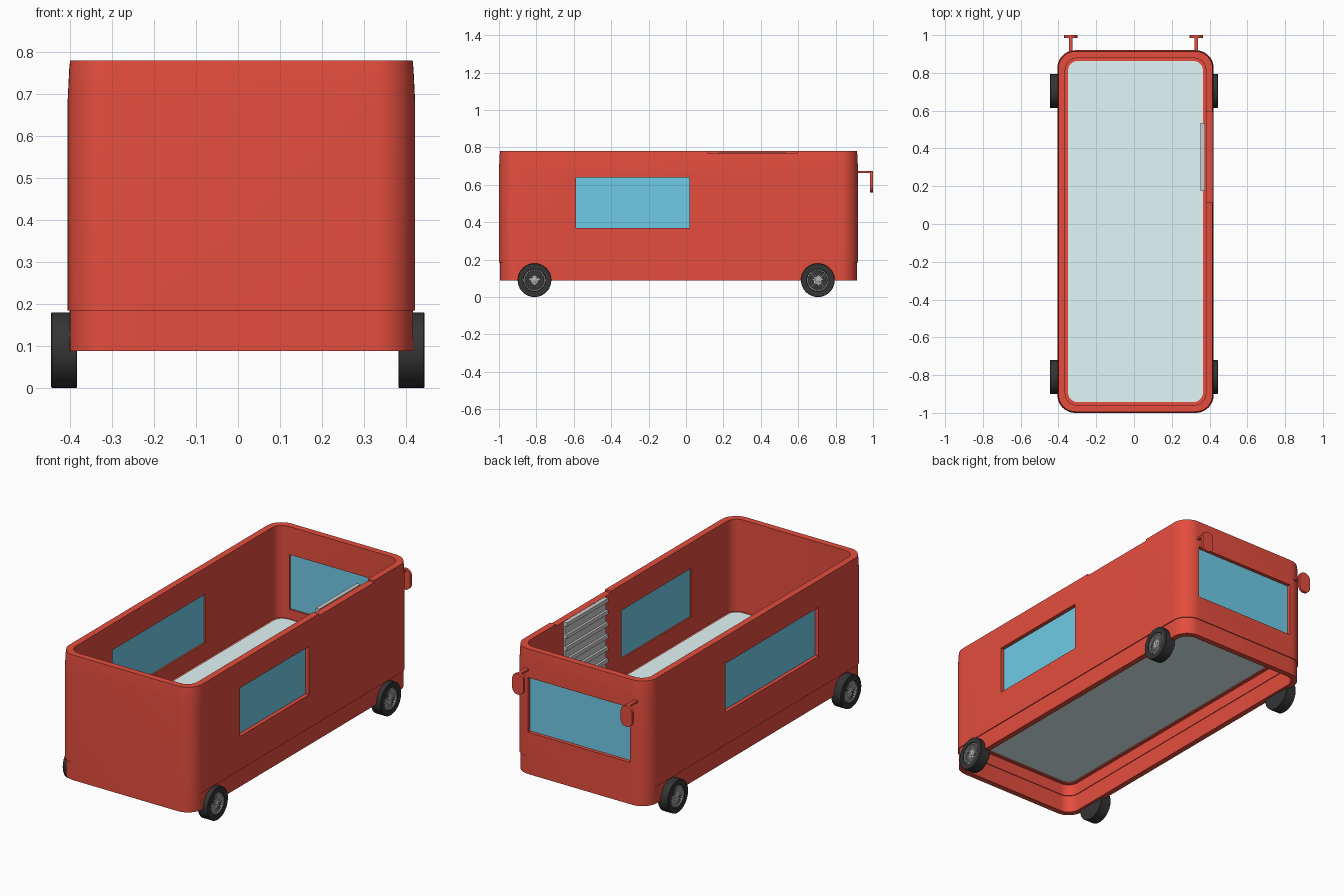
import bpy, bmesh, math
from mathutils import Matrix, Vector

if "Cube" in bpy.data.objects:
    bpy.data.objects.remove(bpy.data.objects["Cube"])


def material(name, rgb):
    m = bpy.data.materials.new(name)
    m.diffuse_color = (*rgb, 1)
    m.use_nodes = True
    m.node_tree.nodes["Principled BSDF"].inputs["Base Color"].default_value = m.diffuse_color
    return m


RED = material("red_paint", (0.78, 0.075, 0.048))
GLASS = material("blue_glass", (0.16, 0.60, 0.80))
PALE = material("pale_floor", (0.76, 0.93, 0.94))
RUBBER = material("dark_rubber", (0.035, 0.035, 0.035))
METAL = material("rim_metal", (0.45, 0.45, 0.45))
SLAT = material("shutter_metal", (0.80, 0.80, 0.80))

# Body footprint: centre and half sizes
CX, CY, HX, HY = 0.0080, -0.04, 0.4140, 0.96


def make(name, bm, mat):
    bmesh.ops.recalc_face_normals(bm, faces=bm.faces)
    me = bpy.data.meshes.new(name)
    bm.to_mesh(me)
    bm.free()
    ob = bpy.data.objects.new(name, me)
    bpy.context.collection.objects.link(ob)
    if mat:
        me.materials.append(mat)
    return ob


def smooth(ob, angle=30):
    bpy.ops.object.select_all(action='DESELECT')
    ob.select_set(True)
    bpy.context.view_layer.objects.active = ob
    bpy.ops.object.shade_smooth_by_angle(angle=math.radians(angle))


def add_box(bm, lo, hi):
    lo, hi = Vector(lo), Vector(hi)
    bmesh.ops.create_cube(bm, size=1, matrix=Matrix.Translation((lo + hi) / 2)
                          @ Matrix.Diagonal((*(hi - lo), 1)))


def box(name, lo, hi, mat):
    bm = bmesh.new()
    add_box(bm, lo, hi)
    return make(name, bm, mat)


def rounded_rect(hx, hy, r, seg=10):
    pts = []
    for q, (sx, sy) in enumerate([(1, 1), (-1, 1), (-1, -1), (1, -1)]):
        for i in range(seg + 1):
            a = math.pi / 2 * (q + i / seg)
            pts.append((sx * (hx - r) + r * math.cos(a), sy * (hy - r) + r * math.sin(a)))
    return pts


def bridge(bm, a, b):
    n = len(a)
    for i in range(n):
        bm.faces.new((a[i], a[(i + 1) % n], b[(i + 1) % n], b[i]))


def body_ring(bm, z, inset, r):
    return [bm.verts.new((CX + x, CY + y, z))
            for x, y in rounded_rect(HX - inset, HY - inset, r)]


def wall_loop(name, profile):
    """Closed hollow wall from (z, inset, corner radius) steps."""
    bm = bmesh.new()
    rings = [body_ring(bm, *p) for p in profile]
    for i, ring in enumerate(rings):
        bridge(bm, ring, rings[(i + 1) % len(rings)])
    return make(name, bm, RED)


def cut(ob, lo, hi):
    c = box("cutter", lo, hi, None)
    c.hide_render = True
    mod = ob.modifiers.new("cut", 'BOOLEAN')
    mod.operation, mod.solver, mod.object = 'DIFFERENCE', 'EXACT', c
    bpy.context.view_layer.objects.active = ob
    bpy.ops.object.modifier_apply(modifier=mod.name)
    bpy.data.objects.remove(c)


# Upper body wall, leaning in slightly at the top, with an inner floor ledge
body = wall_loop("body_shell", [(0.185, 0, 0.095), (0.68, 0, 0.095), (0.76, 0.004, 0.091),
                                (0.78, 0.006, 0.09), (0.78, 0.042, 0.06),
                                (0.270, 0.042, 0.06), (0.270, 0.058, 0.05),
                                (0.250, 0.058, 0.05), (0.250, 0.040, 0.062),
                                (0.185, 0.040, 0.062)])
# Side windows, windscreen, then the lowered sill above the door
cut(body, (0.30, -0.587, 0.37), (0.50, 0.02, 0.638))
cut(body, (-0.50, -0.58, 0.365), (-0.30, 0.235, 0.635))
cut(body, (-0.30, 0.80, 0.322), (0.325, 1.00, 0.625))
cut(body, (0.378, 0.115, 0.77), (0.50, 0.595, 0.90))
smooth(body)

# Lower skirt
smooth(wall_loop("lower_skirt", [(0.088, 0.005, 0.09), (0.185, 0.005, 0.09),
                                 (0.185, 0.036, 0.064), (0.088, 0.036, 0.064)]))

# Window panes
box("right_window", (0.388, -0.592, 0.365), (0.400, 0.025, 0.643), GLASS)
box("left_window", (-0.385, -0.585, 0.36), (-0.373, 0.24, 0.64), GLASS)
box("windscreen", (-0.305, 0.888, 0.317), (0.33, 0.900, 0.63), GLASS)

# Floor slab
bm = bmesh.new()
low, high = body_ring(bm, 0.256, 0.057, 0.051), body_ring(bm, 0.275, 0.057, 0.051)
bridge(bm, low, high)
bm.faces.new(low)
bm.faces.new(high)
smooth(make("floor", bm, PALE))

# Slatted shutter inside the door
bm = bmesh.new()
add_box(bm, (0.366, 0.175, 0.275), (0.376, 0.535, 0.772))
for i in range(8):
    z = 0.282 + i * 0.067
    add_box(bm, (0.353, 0.175, z), (0.366, 0.535, z + 0.021))
make("door_shutter", bm, SLAT)

# Mirrors on arms
for side, x in (("left", -0.335), ("right", 0.33)):
    box(side + "_mirror_arm", (x - 0.010, 0.90, 0.663), (x + 0.010, 0.990, 0.674), RED)
    bm = bmesh.new()
    outline = rounded_rect(0.035, 0.058, 0.033, 6)
    back, front = [[bm.verts.new((x + u, y, 0.617 + v)) for u, v in outline]
                   for y in (0.985, 1.0)]
    bridge(bm, back, front)
    bm.faces.new(back)
    bm.faces.new(front)
    smooth(make(side + "_mirror", bm, RED))


def lathe(bm, profile, seg=40):
    rings = [[bm.verts.new((x, r * math.cos(t), r * math.sin(t)))
              for t in (2 * math.pi * i / seg for i in range(seg))] for x, r in profile]
    for a, b in zip(rings, rings[1:]):
        bridge(bm, a, b)
    return rings


def wheel(name, x, y):
    """Tyre and spoked rim, outer side facing away from the body."""
    s = 1 if x > 0 else -1
    bm = bmesh.new()
    rings = lathe(bm, [(-0.031, 0.088), (-0.029, 0.09), (0.029, 0.09),
                       (0.031, 0.088), (0.031, 0.060), (0.014, 0.056)])
    bm.faces.new(rings[0])
    bm.faces.new(rings[-1])
    tyre = make(name + "_tyre", bm, RUBBER)
    bm = bmesh.new()
    lathe(bm, [(0.014, 0.057), (0.028, 0.058), (0.028, 0.053), (0.014, 0.051)])
    rings = lathe(bm, [(0.014, 0.012), (0.026, 0.012), (0.029, 0.008)], 16)
    bm.faces.new(rings[-1])
    for i in range(24):
        bmesh.ops.create_cube(bm, size=1, matrix=Matrix.Rotation(math.pi * i / 12, 4, 'X')
                              @ Matrix.Translation((0.020, 0, 0.032))
                              @ Matrix.Diagonal((0.009, 0.005, 0.042, 1)))
    rim = make(name + "_rim", bm, METAL)
    for ob in (tyre, rim):
        ob.data.transform(Matrix.Translation((x, y, 0.09))
                          @ Matrix.Rotation(0 if s > 0 else math.pi, 4, 'Z'))
        smooth(ob, 40)


for end, y in (("front", -0.81), ("rear", 0.705)):
    wheel("right_" + end + "_wheel", 0.413, y)
    wheel("left_" + end + "_wheel", -0.414, y)
